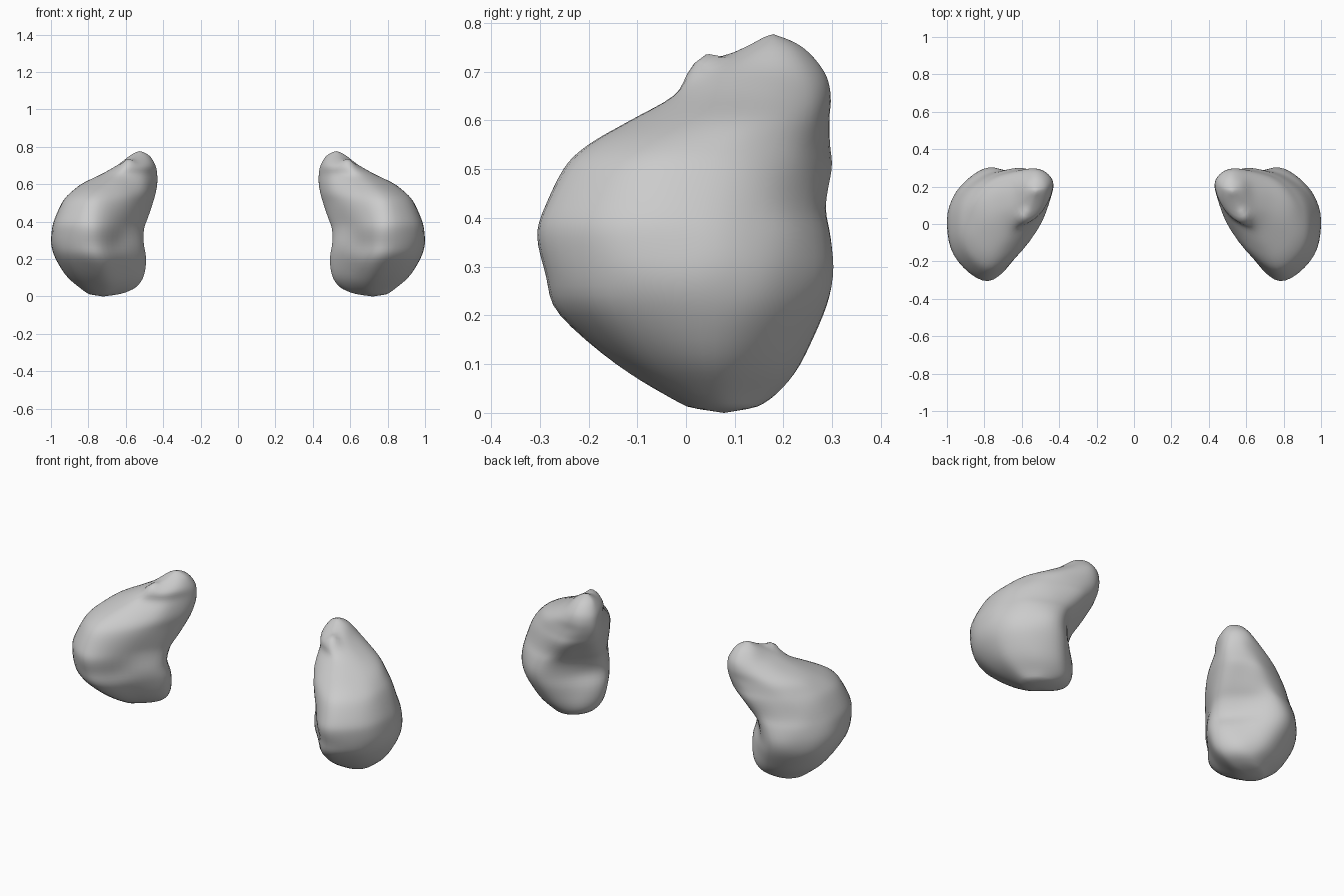
import bpy, bmesh, math
from mathutils import Vector, noise

if "Cube" in bpy.data.objects:
    bpy.data.objects.remove(bpy.data.objects["Cube"])

# Horizontal sections of one lobe:
# z, x inner, x outer, y front, y back, x of front, y of outer, y of inner, x of back, back-inner bulge
SECTIONS = [
    (.008, .65, .79, .01, .14, .72, .08, .08, .72, .2),
    (.04, .56, .84, -.05, .19, .70, .07, .08, .66, .2),
    (.10, .505, .91, -.14, .235, .72, .06, .06, .70, .17),
    (.20, .49, .973, -.262, .285, .76, .06, .04, .74, .12),
    (.28, .50, .995, -.292, .308, .78, .06, .02, .75, .07),
    (.36, .50, .99, -.312, .30, .78, .06, .05, .73, .08),
    (.42, .482, .97, -.297, .29, .78, .07, .09, .69, .13),
    (.50, .455, .93, -.255, .30, .77, .08, .15, .63, .18),
    (.55, .44, .89, -.205, .295, .75, .10, .17, .60, .2),
    (.60, .43, .83, -.12, .295, .70, .13, .19, .56, .2),
    (.65, .43, .73, -.03, .30, .64, .16, .20, .54, .2),
    (.70, .44, .64, .01, .285, .58, .17, .20, .53, .2),
    (.75, .47, .58, .12, .24, .54, .18, .19, .525, .2),
    (.773, .51, .54, .165, .19, .525, .18, .18, .525, .2),
]


def bulged_mid(a, b, amount):
    """Midpoint of a-b pushed to the outside of a counter-clockwise loop."""
    d = b - a
    return (a + b) / 2 + Vector((d.y, -d.x, 0)) * amount


def spline(p, t):
    """Smooth curve through four points, between the middle two."""
    a, b, c, d = p
    return 0.5 * (2 * b + (c - a) * t + (2 * a - 5 * b + 4 * c - d) * t * t
                  + (3 * b - a - 3 * c + d) * t ** 3)


def control_ring(s):
    z, x0, x1, y0, y1, xf, yo, yi, xb, bulge = s
    front, outer = Vector((xf, y0, z)), Vector((x1, yo, z))
    back, inner = Vector((xb, y1, z)), Vector((x0, yi, z))
    # the inner front face swells toward the top
    swell = .05 + .1 * min(max((z - .3) / .25, 0), 1)
    return [front, bulged_mid(front, outer, .21), outer, bulged_mid(outer, back, .16),
            back, bulged_mid(back, inner, bulge), inner, bulged_mid(inner, front, swell)]


def dense_ring(ring, steps=6):
    n = len(ring)
    return [spline([ring[(i + k) % n] for k in (-1, 0, 1, 2)], j / steps)
            for i in range(n) for j in range(steps)]


def lobe_rings(steps=4):
    base = [dense_ring(control_ring(s)) for s in SECTIONS]
    last = len(base) - 1
    rings = []
    for i in range(last):
        near = [base[min(max(i + k, 0), last)] for k in (-1, 0, 1, 2)]
        for j in range(steps):
            rings.append([spline(p, j / steps) for p in zip(*near)])
    return rings + [base[last]]


def make_lobe(name, side, mat):
    bm = bmesh.new()
    rows = []
    knob = Vector((.59, .035, .70))
    for ring in lobe_rings():
        centre = sum(ring, Vector()) / len(ring)
        row = []
        for p in ring:
            # gentle organic lumps and the small knob on the ridge
            out = (p - centre).normalized()
            lift = .028 * math.exp(-(p - knob).length_squared / .0012)
            p = p + out * 0.006 * noise.noise(p * 9) + Vector((0, 0, lift))
            row.append(bm.verts.new((p.x * side, p.y, p.z)))
        rows.append(row)
    n = len(rows[0])
    for a, b in zip(rows, rows[1:]):
        for i in range(n):
            j = (i + 1) % n
            bm.faces.new((a[i], a[j], b[j], b[i]))
    # rounded top and bottom closures
    for row, z in ((rows[0], 0), (rows[-1], .777)):
        mid = sum((v.co for v in row), Vector()) / n
        pole = bm.verts.new((mid.x, mid.y, z))
        for i in range(n):
            bm.faces.new((row[i], row[(i + 1) % n], pole))
    # relax the section creases
    for _ in range(3):
        bmesh.ops.smooth_vert(bm, verts=bm.verts, factor=.4,
                              use_axis_x=True, use_axis_y=True, use_axis_z=False)
    bmesh.ops.recalc_face_normals(bm, faces=bm.faces)
    for f in bm.faces:
        f.smooth = True
    mesh = bpy.data.meshes.new(name)
    bm.to_mesh(mesh)
    bm.free()
    mesh.materials.append(mat)
    bpy.context.collection.objects.link(bpy.data.objects.new(name, mesh))


grey = bpy.data.materials.new("light_grey")
grey.diffuse_color = (.6, .6, .6, 1)
grey.use_nodes = True
grey.node_tree.nodes["Principled BSDF"].inputs["Base Color"].default_value = grey.diffuse_color

# Mirrored pair
make_lobe("right_lobe", 1, grey)
make_lobe("left_lobe", -1, grey)
